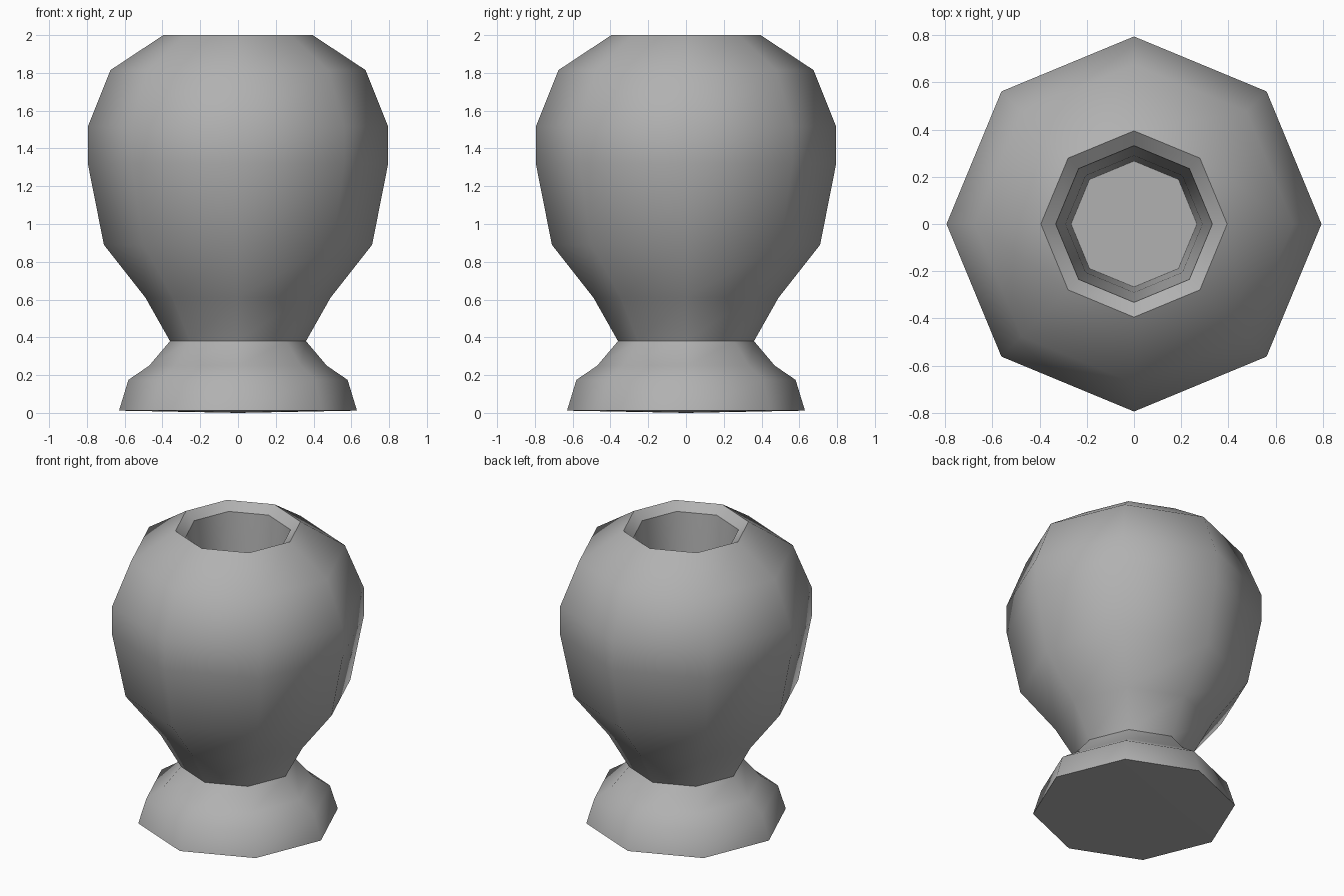
import bpy, bmesh
from math import cos, sin, tau

if "Cube" in bpy.data.objects:
    bpy.data.objects.remove(bpy.data.objects["Cube"])

SIDES = 8

# (radius, height) from the underside, up the outside, over the lip, down inside
PROFILE = [
    (0.63, 0.012), (0.58, 0.175), (0.47, 0.25), (0.36, 0.38),  # foot and neck
    (0.49, 0.61), (0.71, 0.89), (0.795, 1.32), (0.795, 1.515), # bowl
    (0.675, 1.815), (0.395, 2.0),                              # shoulder
    (0.332, 1.95), (0.29, 1.4), (0.267, 0.95),                 # lip and hollow
]


def lathe(name, profile, bottom_z, sharp_rows):
    bm = bmesh.new()
    rings = [[bm.verts.new((r * cos(tau * i / SIDES), r * sin(tau * i / SIDES), z))
              for i in range(SIDES)] for r, z in profile]
    for a, b in zip(rings, rings[1:]):
        for i in range(SIDES):
            j = (i + 1) % SIDES
            bm.faces.new((a[i], a[j], b[j], b[i]))
    # underside fan and flat floor of the hollow
    centre = bm.verts.new((0, 0, bottom_z))
    for i in range(SIDES):
        bm.faces.new((centre, rings[0][(i + 1) % SIDES], rings[0][i]))
    bm.faces.new(rings[-1])
    bmesh.ops.recalc_face_normals(bm, faces=bm.faces)
    # smooth sides with creased rings
    for f in bm.faces:
        f.smooth = True
    for row in sharp_rows:
        ring = rings[row]
        for i in range(SIDES):
            bm.edges.get((ring[i], ring[(i + 1) % SIDES])).smooth = False
    mesh = bpy.data.meshes.new(name)
    bm.to_mesh(mesh)
    bm.free()
    obj = bpy.data.objects.new(name, mesh)
    bpy.context.collection.objects.link(obj)
    return obj


# footed vase with creases at base, neck, lip and floor
vase = lathe("vase", PROFILE, 0.0, (0, 3, 9, 10, 12))

# dark grey stone
stone = bpy.data.materials.new("dark_grey")
stone.diffuse_color = (0.44, 0.44, 0.44, 1)
stone.use_nodes = True
stone.node_tree.nodes["Principled BSDF"].inputs["Base Color"].default_value = stone.diffuse_color
vase.data.materials.append(stone)
